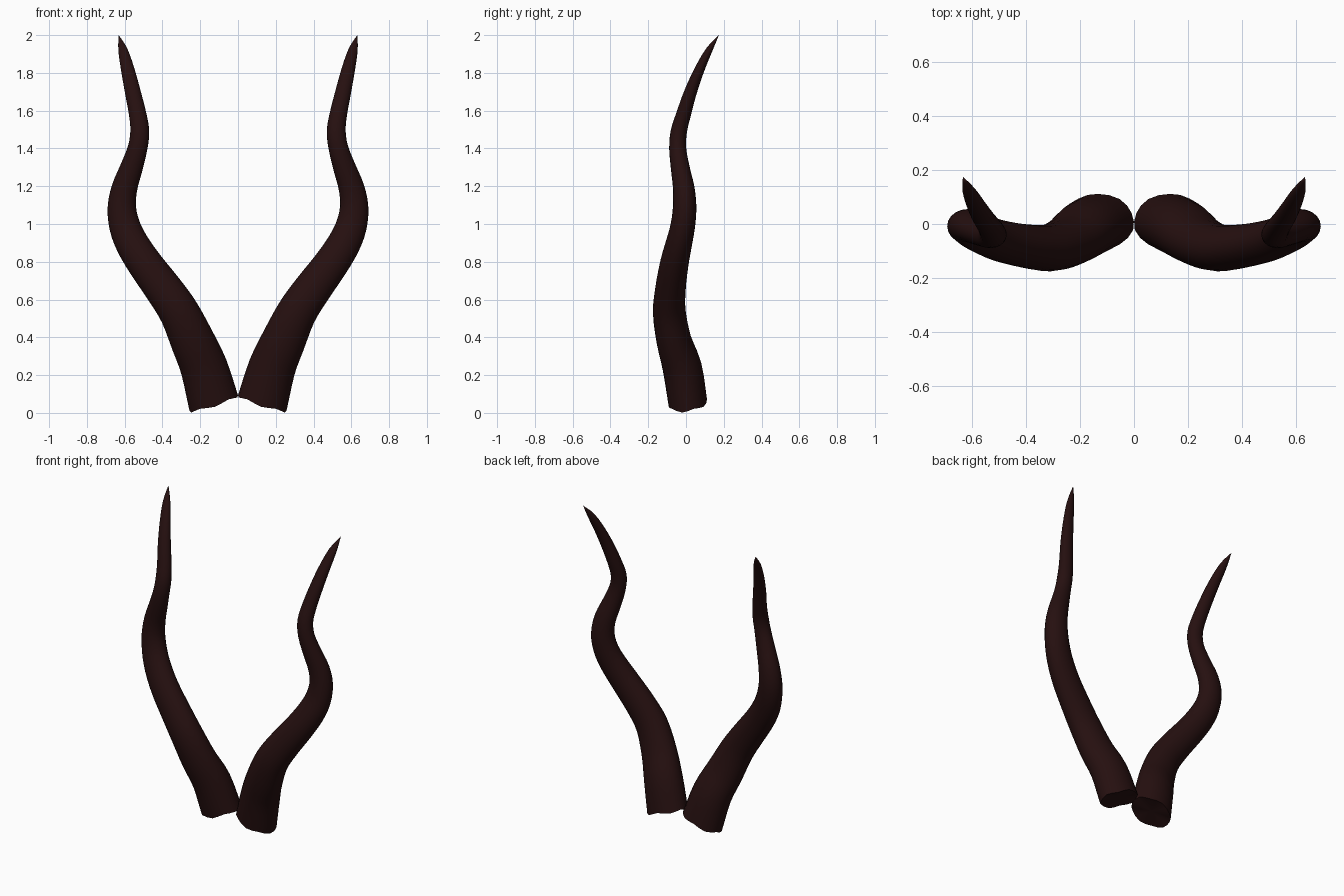
import bpy, bmesh, math
from mathutils import Vector

if "Cube" in bpy.data.objects:
    bpy.data.objects.remove(bpy.data.objects["Cube"])

SIDES = 20
STEPS = 3

# Right horn spine: x, y, z, half width, half depth
SPINE = [
    (.128, .010, .052, .135, .103), (.180, -.020, .240, .125, .104),
    (.240, -.063, .380, .117, .093), (.310, -.088, .530, .106, .087),
    (.390, -.083, .650, .100, .081), (.490, -.063, .785, .093, .076),
    (.560, -.038, .895, .088, .070), (.600, -.017, .990, .082, .065),
    (.615, -.007, 1.09, .075, .062), (.601, -.012, 1.19, .068, .057),
    (.565, -.030, 1.295, .060, .050), (.532, -.044, 1.40, .052, .045),
    (.520, -.038, 1.49, .050, .043), (.531, -.013, 1.58, .046, .039),
    (.555, .021, 1.69, .042, .034), (.582, .068, 1.81, .036, .027),
    (.609, .122, 1.92, .025, .018), (.632, .174, 2.0, .001, .001),
]


def smooth_path(points, steps):
    """Catmull-Rom samples through the spine rows."""
    rows = [Vector(p) for p in points]
    rows = [2 * rows[0] - rows[1]] + rows + [2 * rows[-1] - rows[-2]]
    out = []
    for i in range(1, len(rows) - 2):
        a, b, c, d = rows[i - 1:i + 3]
        for s in range(steps):
            t = s / steps
            out.append(0.5 * (2 * b + (c - a) * t + (2 * a - 5 * b + 4 * c - d) * t * t
                              + (3 * b - a - 3 * c + d) * t ** 3))
    return out + [rows[-2]]


def build_horn():
    bm = bmesh.new()
    path = smooth_path(SPINE, STEPS)
    centres = [Vector(p[:3]) for p in path]
    rings = []
    for i, p in enumerate(path[:-1]):
        tangent = (centres[i + 1] - centres[max(i - 1, 0)]).normalized()
        depth_axis = (Vector((0, 1, 0)) - tangent * tangent.y).normalized()
        width_axis = depth_axis.cross(tangent).normalized()
        ring = []
        for k in range(SIDES):
            a = 2 * math.pi * k / SIDES
            v = centres[i] + width_axis * p[3] * math.cos(a) + depth_axis * p[4] * math.sin(a)
            if i == 0:  # tilted, slightly ragged cut end
                v += tangent * (.006 * math.sin(5 * a) - .008 * math.cos(a))
            v.x = max(v.x, 0.0005)
            v.z = max(v.z, 0.0)
            ring.append(bm.verts.new(v))
        rings.append(ring)
    for lo, hi in zip(rings, rings[1:]):
        for k in range(SIDES):
            n = (k + 1) % SIDES
            bm.faces.new((lo[k], lo[n], hi[n], hi[k]))
    # Pointed tip and closed base
    tip = bm.verts.new(centres[-1])
    base = bm.verts.new(centres[0] + Vector((.003, 0, .01)))
    for k in range(SIDES):
        n = (k + 1) % SIDES
        bm.faces.new((rings[-1][k], rings[-1][n], tip))
        bm.faces.new((rings[0][n], rings[0][k], base))
    bmesh.ops.recalc_face_normals(bm, faces=bm.faces)
    mesh = bpy.data.meshes.new("horns")
    bm.to_mesh(mesh)
    bm.free()
    return mesh


# Pair of horns
mat = bpy.data.materials.new("dark brown horn")
mat.diffuse_color = (0.019, 0.005, 0.005, 1)
mat.use_nodes = True
mat.node_tree.nodes["Principled BSDF"].inputs["Base Color"].default_value = mat.diffuse_color
horns = bpy.data.objects.new("horns", build_horn())
horns.data.materials.append(mat)
bpy.context.collection.objects.link(horns)
bpy.context.view_layer.objects.active = horns
horns.select_set(True)
bpy.ops.object.shade_smooth_by_angle(angle=math.radians(40))
mirror = horns.modifiers.new("mirror", 'MIRROR')
mirror.use_mirror_merge = False
